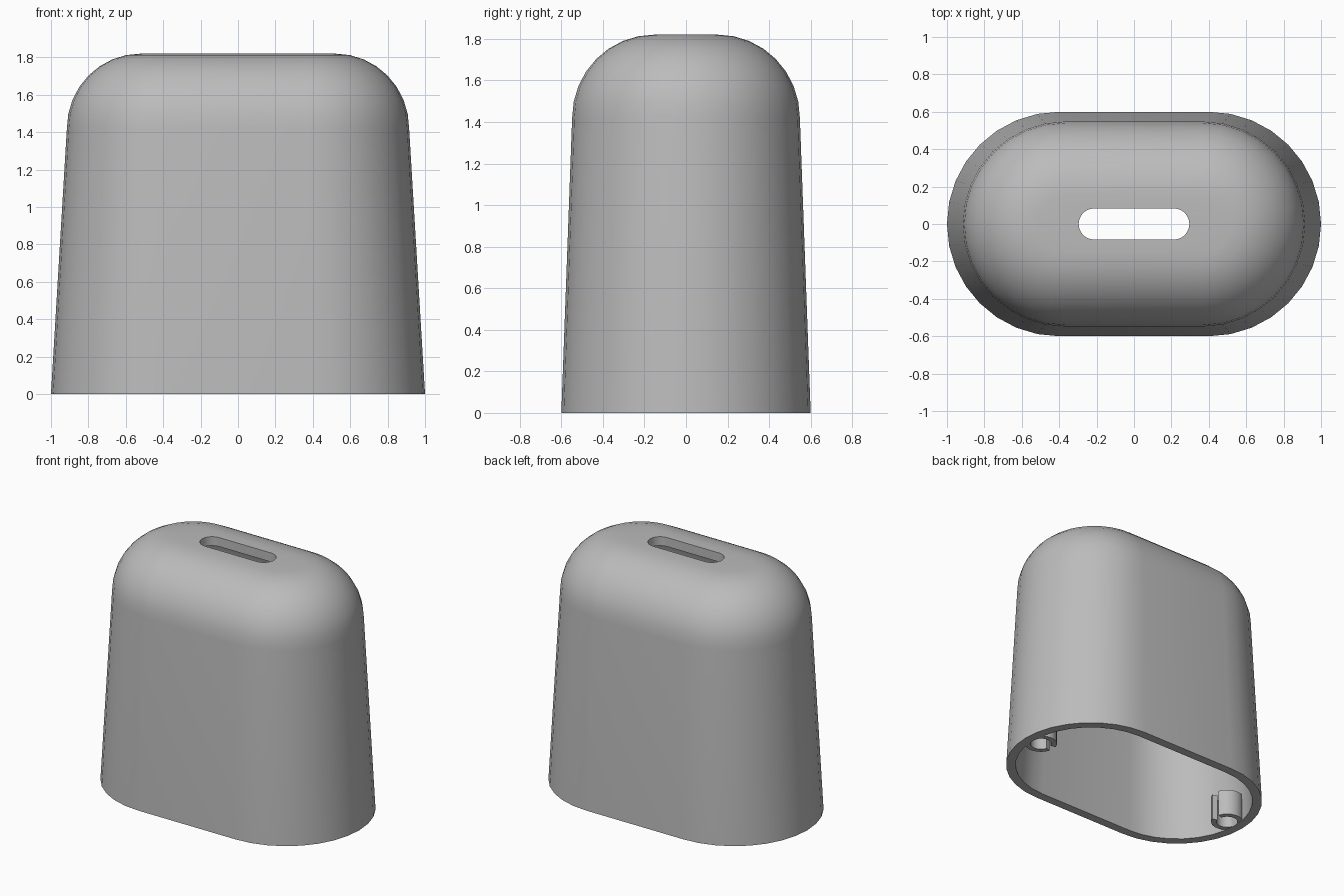
import bpy
import bmesh
from math import sin, cos, pi

cube = bpy.data.objects.get("Cube")
if cube:
    bpy.data.objects.remove(cube, do_unlink=True)

grey = bpy.data.materials.new("plain_grey")
grey.use_nodes = True
colour = (0.5, 0.5, 0.5, 1)
grey.diffuse_color = colour
grey.node_tree.nodes["Principled BSDF"].inputs["Base Color"].default_value = colour

ARC = 16      # segments in each rounded end
WALL = 0.067  # shell thickness


def stadium(bm, straight, radius, z):
    """Ring of vertices: two half circles joined by straight sides."""
    ring = []
    for side in (1, -1):
        for i in range(ARC + 1):
            a = pi * i / ARC - pi / 2
            ring.append(bm.verts.new((side * (straight + radius * cos(a)),
                                      side * radius * sin(a), z)))
    return ring


def bridge(bm, a, b):
    n = len(a)
    for i in range(n):
        j = (i + 1) % n
        bm.faces.new((a[i], a[j], b[j], b[i]))


def finish(bm, name):
    bmesh.ops.recalc_face_normals(bm, faces=bm.faces)
    mesh = bpy.data.meshes.new(name)
    bm.to_mesh(mesh)
    bm.free()
    mesh.materials.append(grey)
    obj = bpy.data.objects.new(name, mesh)
    bpy.context.collection.objects.link(obj)
    bpy.ops.object.select_all(action='DESELECT')
    obj.select_set(True)
    bpy.context.view_layer.objects.active = obj
    bpy.ops.object.shade_smooth_by_angle(angle=pi / 7)
    return obj


def dome_profile(inset):
    """Tapered side then rounded shoulder, as (straight, radius, z)."""
    fillet = 0.395 - inset
    rows = [(0.4, 0.6 - inset, 0)]
    for i in range(9):
        a = pi / 2 * i / 8
        rows.append((0.367, 0.153 + fillet * cos(a), 1.42 + (0.4 - inset) * sin(a)))
    return rows


# Hollow cover: outside, through the slot, and back down the inside
bm = bmesh.new()
slot = (0.213, 0.083)
rows = dome_profile(0) + [(*slot, 1.82), (*slot, 1.82 - WALL)] + dome_profile(WALL)[::-1]
rings = [stadium(bm, *row) for row in rows]
for k, ring in enumerate(rings):
    bridge(bm, ring, rings[(k + 1) % len(rings)])
finish(bm, "cover_shell")


# Screw bosses: slit tubes against the inner wall at each end
def boss(name, side):
    bm = bmesh.new()
    steps, gap = 20, 0.3
    sections = []
    for i in range(steps + 1):
        a = pi + gap + (2 * pi - 2 * gap) * i / steps
        sections.append([bm.verts.new((side * (0.86 + r * cos(a)), r * sin(a), z))
                         for r, z in ((0.075, 0.002), (0.113, 0.002),
                                      (0.113, 0.2), (0.075, 0.2))])
    for a, b in zip(sections, sections[1:]):
        bridge(bm, a, b)
    bm.faces.new(sections[0])
    bm.faces.new(sections[-1])
    finish(bm, name)


boss("left_screw_boss", 1)
boss("right_screw_boss", -1)
